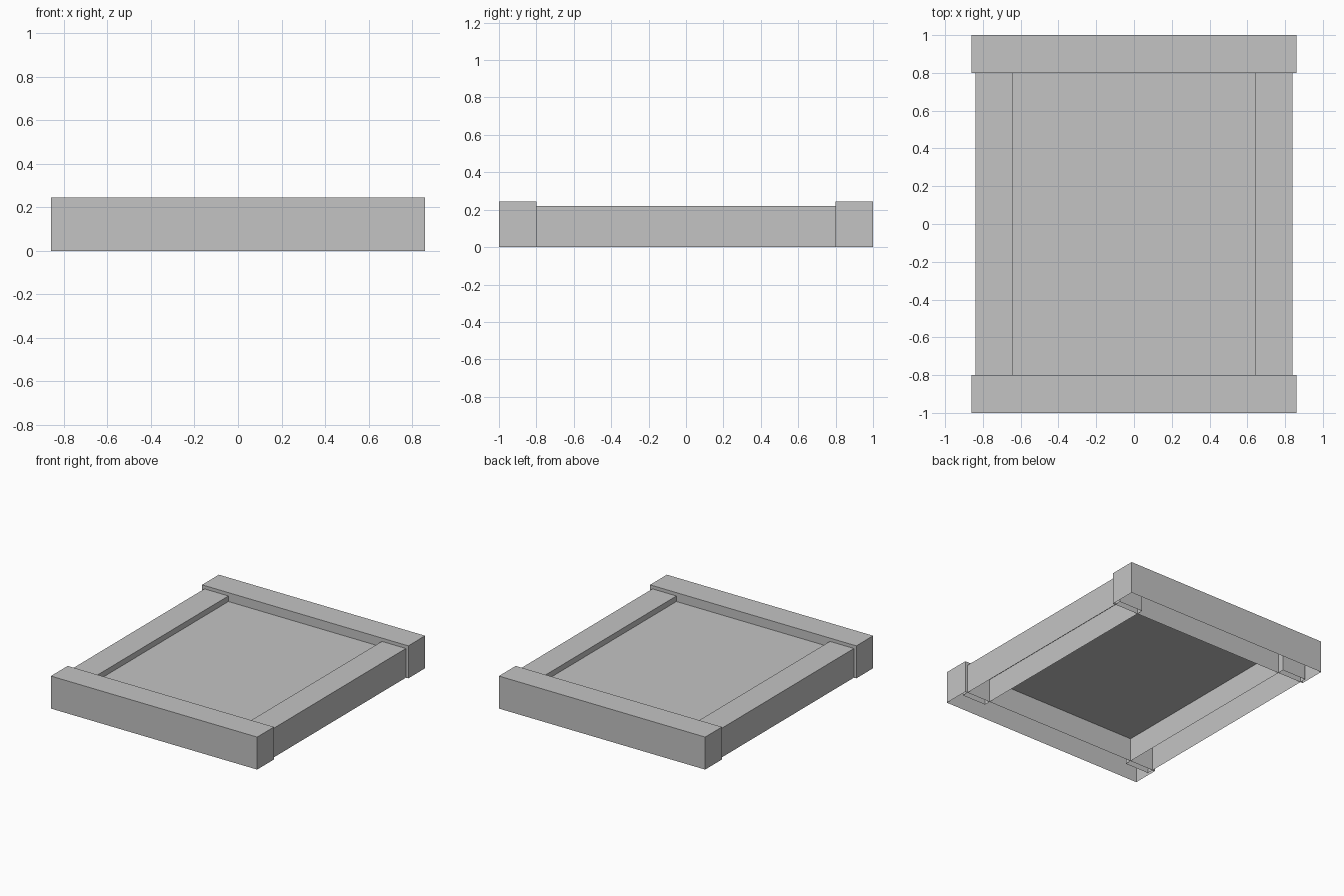
import bpy
import bmesh
from mathutils import Matrix, Vector

default_cube = bpy.data.objects.get("Cube")
if default_cube:
    bpy.data.objects.remove(default_cube, do_unlink=True)

# One plain grey for every part
grey = bpy.data.materials.new("plain_grey")
grey.use_nodes = True
colour = (0.55, 0.55, 0.55, 1)
grey.diffuse_color = colour
grey.node_tree.nodes["Principled BSDF"].inputs["Base Color"].default_value = colour


def add_object(name, bm):
    mesh = bpy.data.meshes.new(name)
    bm.to_mesh(mesh)
    bm.free()
    mesh.materials.append(grey)
    obj = bpy.data.objects.new(name, mesh)
    bpy.context.collection.objects.link(obj)
    return obj


def add_rail(name, centre, size):
    """Box standing on the ground, hollow and open underneath."""
    bm = bmesh.new()
    place = Matrix.Translation(Vector((*centre, size[2] / 2)))
    bmesh.ops.create_cube(bm, size=1, matrix=place @ Matrix.Diagonal((*size, 1)))
    underside = [f for f in bm.faces if f.normal.z < -0.5]
    bmesh.ops.delete(bm, geom=underside, context="FACES_ONLY")
    return add_object(name, bm)


# End rails: wider and slightly taller
for name, side in (("front_rail", -1), ("back_rail", 1)):
    add_rail(name, (0, side * 0.9), (1.72, 0.2, 0.245))

# Side rails: tucked a little way into the end rails
for name, side in (("right_rail", -1), ("left_rail", 1)):
    add_rail(name, (side * 0.74, 0), (0.2, 1.7, 0.22))

# Floor panel: single sheet between the rails
bm = bmesh.new()
bmesh.ops.create_grid(bm, x_segments=1, y_segments=1, size=0.5,
                      matrix=Matrix.Translation((0, 0, 0.178)) @ Matrix.Diagonal((1.3, 1.62, 1, 1)))
add_object("floor_panel", bm)
